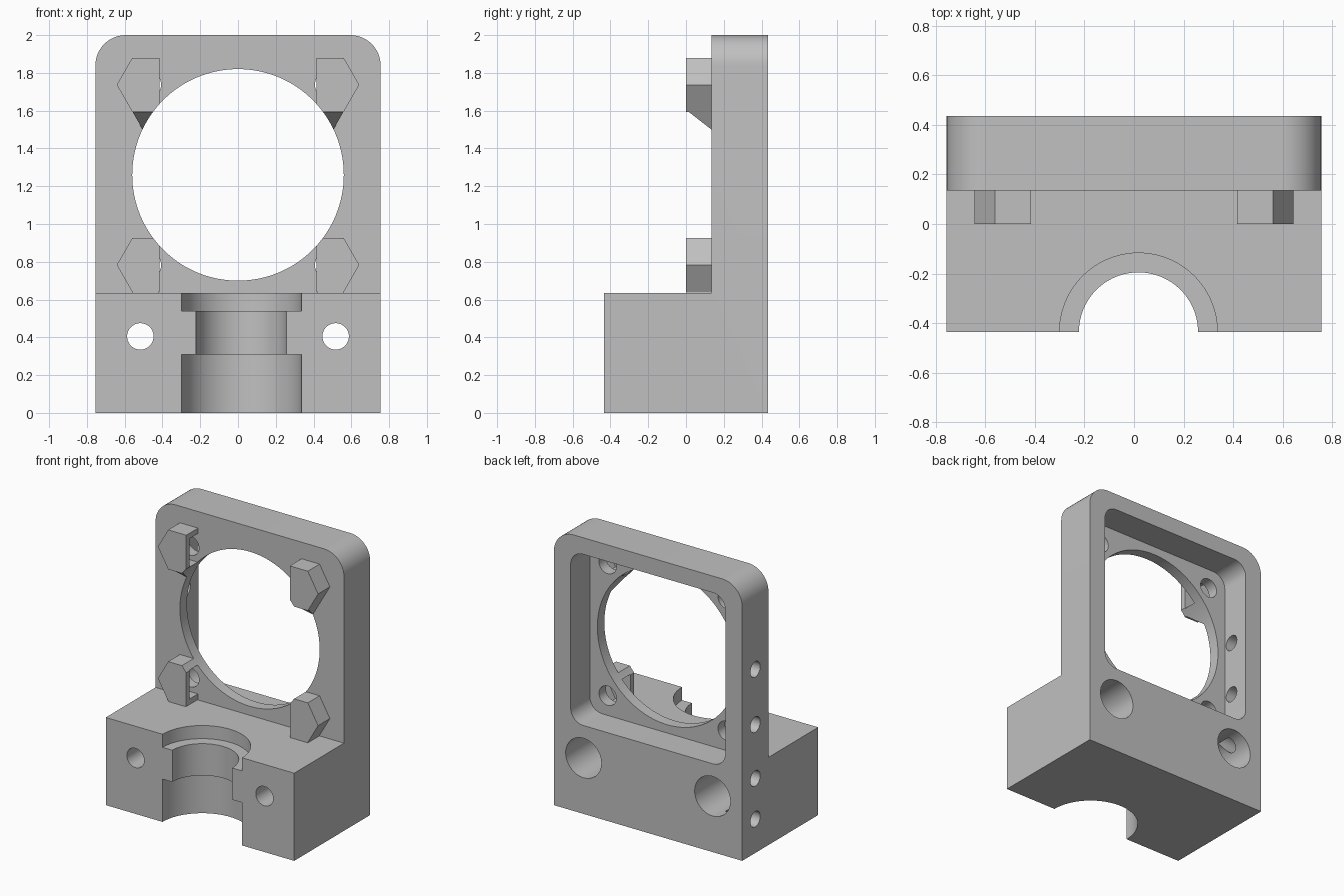
import bpy
import bmesh
from math import sin, cos, pi, radians

cube = bpy.data.objects.get("Cube")
if cube:
    bpy.data.objects.remove(cube, do_unlink=True)

# Single matte grey
grey = bpy.data.materials.new("light_grey")
grey.use_nodes = True
COLOR = (0.53, 0.53, 0.53, 1)
grey.diffuse_color = COLOR
grey.node_tree.nodes["Principled BSDF"].inputs["Base Color"].default_value = COLOR

W, D, BASE_H, TOP = 0.755, 0.435, 0.635, 2.0
PLATE_Y, FLOOR_Y, CAP_Y = 0.135, 0.215, 0.0
RING_Z, BORE_R = 1.26, 0.56
SCREW = 0.477                       # screw offset from the ring centre
AXES = {"X": lambda a, b, t: (t, a, b),
        "Y": lambda a, b, t: (a, t, b),
        "Z": lambda a, b, t: (a, b, t)}


def prism(name, outline, axis, lo, hi):
    """Extrude a 2D outline along an axis."""
    bm = bmesh.new()
    ends = [[bm.verts.new(AXES[axis](a, b, t)) for a, b in outline] for t in (lo, hi)]
    for ring in ends:
        bm.faces.new(ring)
    n = len(outline)
    for i in range(n):
        j = (i + 1) % n
        bm.faces.new((ends[0][i], ends[0][j], ends[1][j], ends[1][i]))
    return finish(name, bm)


def hull(name, points):
    bm = bmesh.new()
    bmesh.ops.convex_hull(bm, input=[bm.verts.new(p) for p in points])
    return finish(name, bm)


def finish(name, bm):
    bmesh.ops.recalc_face_normals(bm, faces=bm.faces)
    mesh = bpy.data.meshes.new(name)
    bm.to_mesh(mesh)
    bm.free()
    mesh.materials.append(grey)
    obj = bpy.data.objects.new(name, mesh)
    bpy.context.collection.objects.link(obj)
    return obj


def circle(a, b, r, n=64, start=0.0):
    return [(a + r * cos(start + 2 * pi * i / n), b + r * sin(start + 2 * pi * i / n))
            for i in range(n)]


def rect(a0, a1, b0, b1):
    return [(a0, b0), (a1, b0), (a1, b1), (a0, b1)]


def rounded(a0, a1, b0, b1, r, top_only=False, n=12):
    pts = [(a0, b0), (a1, b0)] if top_only else []
    corners = [(a1 - r, b1 - r, 0), (a0 + r, b1 - r, 1)]
    if not top_only:
        corners += [(a0 + r, b0 + r, 2), (a1 - r, b0 + r, 3)]
    for a, b, quarter in corners:
        for i in range(n + 1):
            t = (quarter + i / n) * pi / 2
            pts.append((a + r * cos(t), b + r * sin(t)))
    return pts


def combine(target, tool, operation="DIFFERENCE"):
    """Apply an exact boolean and discard the tool."""
    mod = target.modifiers.new("combine", "BOOLEAN")
    mod.object, mod.operation, mod.solver = tool, operation, "EXACT"
    bpy.context.view_layer.objects.active = target
    bpy.ops.object.modifier_apply(modifier=mod.name)
    bpy.data.objects.remove(tool, do_unlink=True)


# Upright plate and base block in one piece
mount = prism("motor_mount", rounded(-W, W, 0, TOP, 0.16, True), "Y", -D, D)
combine(mount, prism("step", rect(-1, 1, BASE_H, 3), "Y", -1, PLATE_Y))

# Hexagonal nut housings on the plate front
for s in (-1, 1):
    for v in (-1, 1):
        z = RING_Z + v * SCREW
        boss = prism("nut_boss", circle(s * SCREW, z, 0.165, 6), "Y", CAP_Y, PLATE_Y + 0.03)
        combine(boss, prism("trim", rect(*sorted((s * 0.1, s * 0.415)), z - 0.3, z + 0.3),
                            "Y", -0.1, 0.3))
        combine(mount, boss, "UNION")
        if v > 0:
            # Sloped support under the upper housings
            low, high = 1.5, z - 0.14
            support = hull("support", [(s * x, y, h) for x, y, h in (
                (0.56, CAP_Y + 0.01, high), (0.42, CAP_Y + 0.01, high),
                (0.56, PLATE_Y + 0.02, high), (0.42, PLATE_Y + 0.02, high),
                (0.56, CAP_Y + 0.01, high + 0.02), (0.42, CAP_Y + 0.01, high + 0.02),
                (0.56, PLATE_Y + 0.02, high + 0.02), (0.42, PLATE_Y + 0.02, high + 0.02),
                (0.505, PLATE_Y, low), (0.45, PLATE_Y, low),
                (0.505, PLATE_Y + 0.02, low), (0.45, PLATE_Y + 0.02, low))])
        else:
            # Short foot joining the lower housings to the base
            support = prism("foot", rect(*sorted((s * 0.42, s * 0.558)), BASE_H - 0.02, z - 0.12),
                            "Y", CAP_Y + 0.003, PLATE_Y + 0.02)
        combine(mount, support, "UNION")

# Large bore and rear pocket
combine(mount, prism("bore", circle(0, RING_Z, BORE_R, 128), "Y", -0.2, 0.3))
combine(mount, prism("pocket", rounded(-0.62, 0.62, RING_Z - 0.62, RING_Z + 0.62, 0.1),
                     "Y", FLOOR_Y, 0.6))

for s in (-1, 1):
    for v in (-1, 1):
        z = RING_Z + v * SCREW
        # Nut slot open towards the bore, and its screw hole
        slot = [(s * (SCREW + 0.12), z), (s * (SCREW + 0.06), z + 0.104),
                (s * 0.3, z + 0.104), (s * 0.3, z - 0.104), (s * (SCREW + 0.06), z - 0.104)]
        combine(mount, prism("nut_slot", slot, "Y", CAP_Y + 0.04, PLATE_Y))
        combine(mount, prism("screw_hole", circle(s * SCREW, z, 0.07, 40), "Y", 0.1, 0.3))
    # Base mounting holes, counterbored from the back
    combine(mount, prism("bolt_hole", circle(s * 0.517, 0.405, 0.07, 48), "Y", -0.6, 0.6))
    combine(mount, prism("counterbore", circle(s * 0.517, 0.405, 0.143), "Y", -0.13, 0.6))

# Stepped half-round groove in the base front
for r, lo, hi in ((0.24, -0.1, 0.8), (0.318, -0.1, 0.31), (0.318, 0.54, 0.8)):
    combine(mount, prism("groove", circle(0.018, -D, r, 96), "Z", lo, hi))

# Row of holes in one side wall
for z in (0.245, 0.54, 0.93, 1.33):
    combine(mount, prism("side_hole", circle(0.285, z, 0.056, 40), "X", -1, -0.55))

bpy.ops.object.select_all(action="DESELECT")
mount.select_set(True)
bpy.context.view_layer.objects.active = mount
bpy.ops.object.shade_smooth_by_angle(angle=radians(25))
